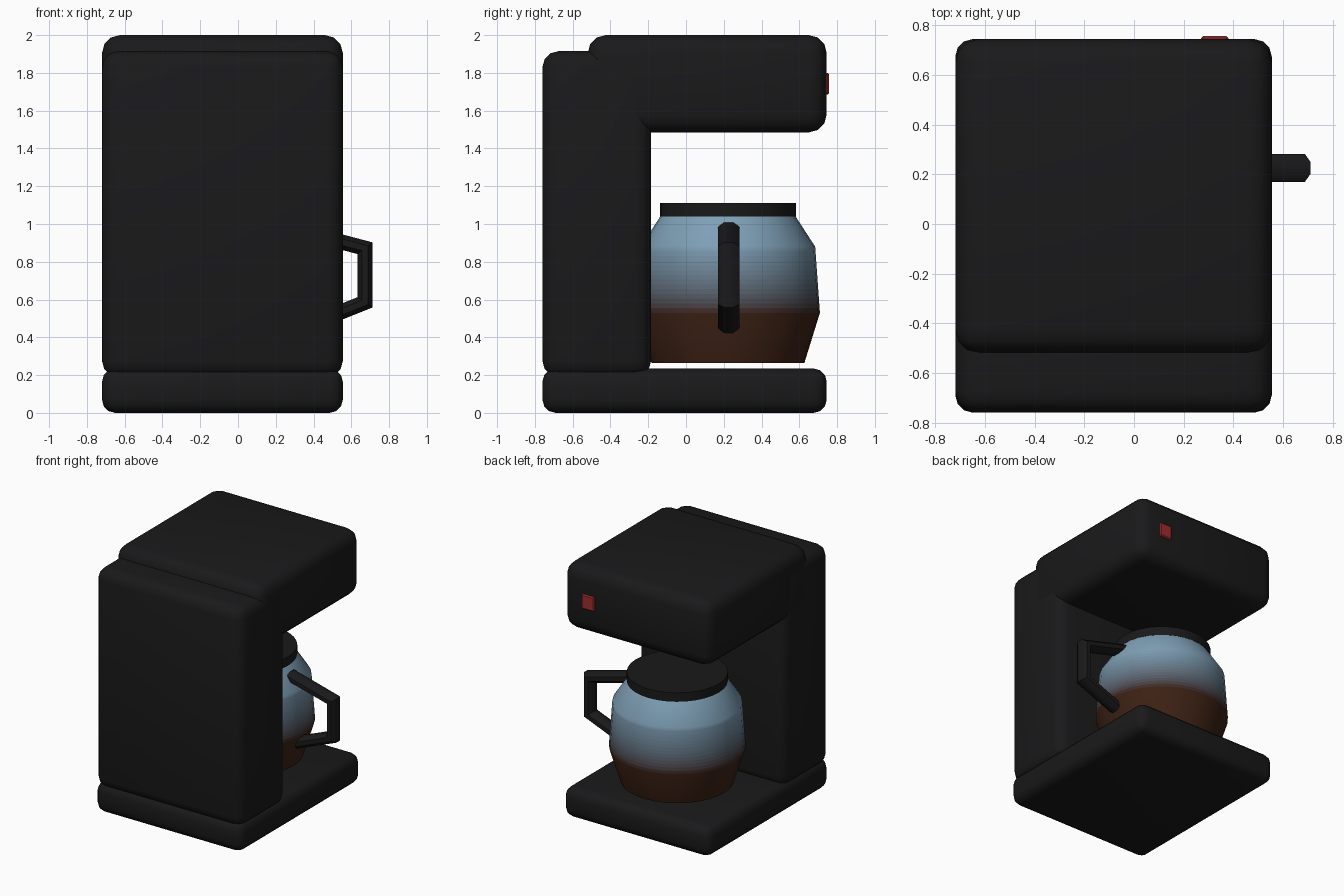
import bpy, bmesh, math
from mathutils import Vector

if "Cube" in bpy.data.objects:
    bpy.data.objects.remove(bpy.data.objects["Cube"])

CX = -0.08          # centre line of machine and carafe
CY = 0.222          # carafe axis


def material(name, rgb):
    m = bpy.data.materials.new(name)
    m.diffuse_color = (*rgb, 1)
    m.use_nodes = True
    m.node_tree.nodes["Principled BSDF"].inputs["Base Color"].default_value = m.diffuse_color
    return m


BLACK = material("black_plastic", (0.01, 0.01, 0.011))
RED = material("red_switch", (0.35, 0.025, 0.025))
GLASS, COFFEE = Vector((0.21, 0.35, 0.47)), Vector((0.045, 0.015, 0.007))


def finish(name, bm, mats, angle=35):
    bmesh.ops.recalc_face_normals(bm, faces=bm.faces)
    me = bpy.data.meshes.new(name)
    bm.to_mesh(me)
    bm.free()
    ob = bpy.data.objects.new(name, me)
    bpy.context.collection.objects.link(ob)
    for m in mats:
        me.materials.append(m)
    bpy.ops.object.select_all(action='DESELECT')
    ob.select_set(True)
    bpy.context.view_layer.objects.active = ob
    bpy.ops.object.shade_smooth_by_angle(angle=math.radians(angle))
    return ob


def rounded_box(name, lo, hi, radius, mat=BLACK, segments=3):
    lo, hi = Vector(lo), Vector(hi)
    bm = bmesh.new()
    bmesh.ops.create_cube(bm, size=1)
    for v in bm.verts:
        v.co = (lo + hi) / 2 + v.co * (hi - lo)
    bmesh.ops.bevel(bm, geom=bm.edges[:], offset=radius, segments=segments,
                    profile=0.5, affect='EDGES')
    return finish(name, bm, [mat])


def lathe(name, profile, mats, sides=32, angle=35):
    """Closed turned solid; band i takes material i."""
    bm = bmesh.new()
    rings = []
    for r, z in profile:
        rings.append([bm.verts.new((CX + r * math.cos(math.tau * k / sides),
                                    CY + r * math.sin(math.tau * k / sides), z))
                      for k in range(sides)])
    for i, (a, b) in enumerate(zip(rings, rings[1:])):
        for k in range(sides):
            n = (k + 1) % sides
            bm.faces.new((a[k], a[n], b[n], b[k])).material_index = min(i, len(mats) - 1)
    bm.faces.new(rings[0])
    bm.faces.new(rings[-1]).material_index = len(mats) - 1
    return finish(name, bm, mats, angle)


# Machine body
rounded_box("base", (-0.72, -0.76, 0), (0.555, 0.745, 0.235), 0.07)
rounded_box("water_column", (-0.72, -0.76, 0.19), (0.555, -0.185, 1.915), 0.085)
rounded_box("brew_head", (-0.72, -0.52, 1.485), (0.555, 0.745, 2.0), 0.095)
rounded_box("power_switch", (0.27, 0.70, 1.685), (0.38, 0.757, 1.80), 0.008, RED, 1)

# Carafe: coffee blends into clear glass over thin bands
shape = [(0.405, 0.265), (0.487, 0.53), (0.462, 0.88), (0.355, 1.045)]
steps = 14
profile = [shape[0]]
for i in range(steps + 1):
    t = i / steps
    profile.append(tuple(Vector(shape[1]).lerp(Vector(shape[2]), t)))
profile.append(shape[3])
colours = [COFFEE] + [COFFEE.lerp(GLASS, (i + 0.5) / steps) for i in range(steps)] + [GLASS]
lathe("carafe", profile, [material(f"carafe_tint_{i}", c) for i, c in enumerate(colours)])
lathe("carafe_lid", [(0.36, 1.04), (0.36, 1.11)], [BLACK])

# Handle: octagonal section mitred along a bent path
path = [Vector(p) for p in ((0.30, 0.97), (0.672, 0.872), (0.672, 0.585), (0.36, 0.46))]
dirs = [(b - a).normalized() for a, b in zip(path, path[1:])]
bm = bmesh.new()
loops = []
for i, p in enumerate(path):
    d0, d1 = dirs[max(i - 1, 0)], dirs[min(i, 2)]
    n0 = Vector((-d0.y, d0.x))
    mitre = (n0 + Vector((-d1.y, d1.x))).normalized()
    mitre /= mitre.dot(n0)
    ring = []
    for k in range(8):
        a = math.tau * (k + 0.5) / 8
        q = p + mitre * (0.04 * math.cos(a) / math.cos(math.pi / 8))
        ring.append(bm.verts.new((q.x, CY + 0.004 + 0.056 * math.sin(a) / math.cos(math.pi / 8), q.y)))
    loops.append(ring)
for a, b in zip(loops, loops[1:]):
    for k in range(8):
        bm.faces.new((a[k], a[(k + 1) % 8], b[(k + 1) % 8], b[k]))
bm.faces.new(loops[0])
bm.faces.new(loops[-1])
finish("carafe_handle", bm, [BLACK], 50)
